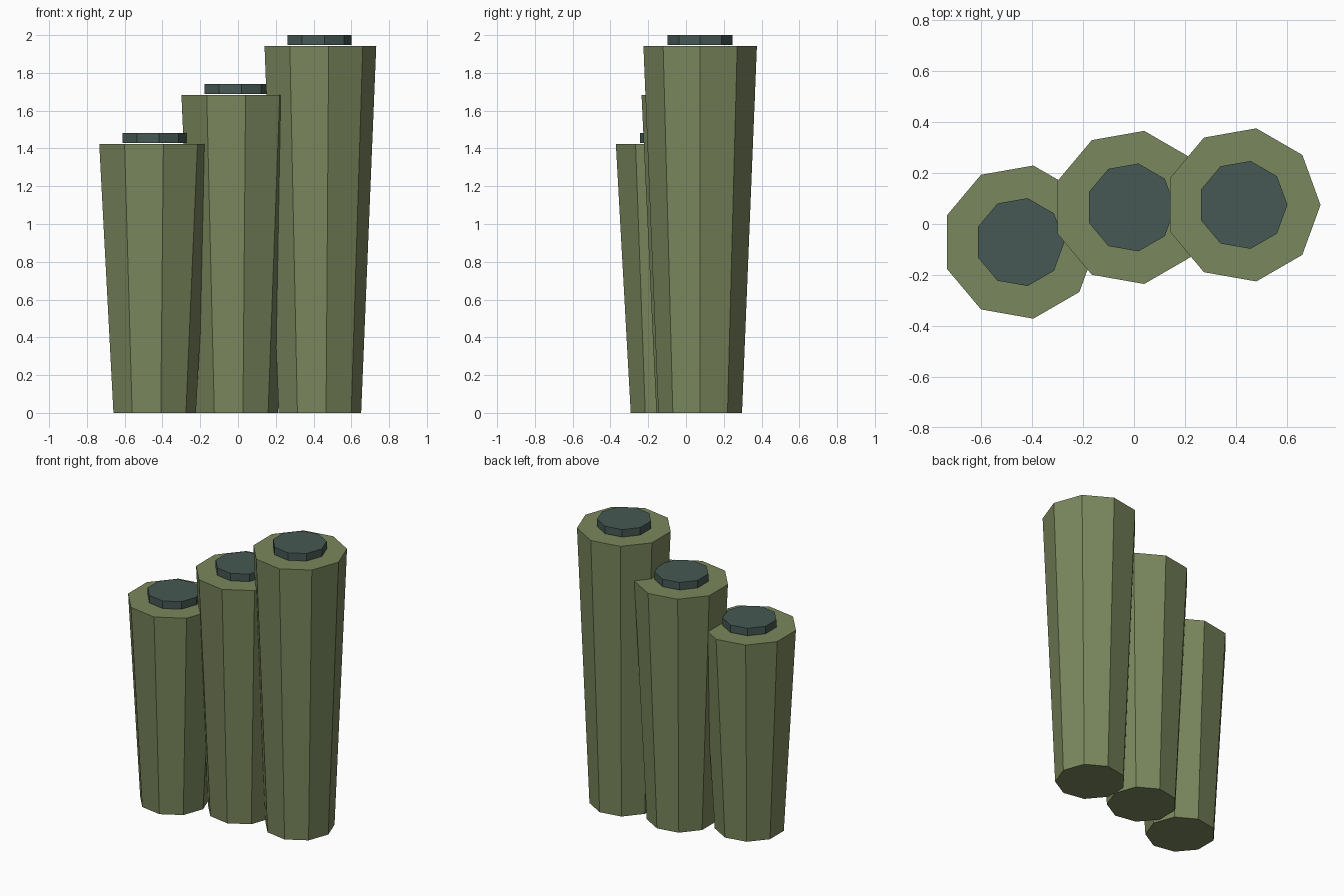
import bpy
import math

if "Cube" in bpy.data.objects:
    bpy.data.objects.remove(bpy.data.objects["Cube"])


def material(name, rgb):
    m = bpy.data.materials.new(name)
    m.diffuse_color = (*rgb, 1.0)
    m.use_nodes = True
    m.node_tree.nodes["Principled BSDF"].inputs["Base Color"].default_value = m.diffuse_color
    return m


stalk_green = material("stalk_green", (0.195, 0.242, 0.109))
cap_teal = material("cap_teal", (0.062, 0.098, 0.088))

SIDES = 9


def tapered_column(name, x, y, z0, z1, r0, r1, mat):
    """Nine-sided flat-shaded column with one corner pointing along +x."""
    bpy.ops.mesh.primitive_cone_add(
        vertices=SIDES, radius1=r0, radius2=r1, depth=z1 - z0,
        location=(x, y, (z0 + z1) / 2))
    ob = bpy.context.object
    ob.name = name
    # Turn the corners so that one lies exactly on +x
    first = ob.data.vertices[0].co
    ob.rotation_euler.z = -math.atan2(first.y, first.x)
    ob.data.materials.append(mat)
    return ob


# Three stalks, each flaring upwards and topped with a thin disc
stalks = [
    ("short", -0.448, -0.071, 1.424),
    ("middle", -0.013, 0.065, 1.683),
    ("tall", 0.427, 0.075, 1.942),
]
for label, x, y, top in stalks:
    tapered_column(label + "_stalk", x, y, 0.0, top, 0.225, 0.305, stalk_green)
    tapered_column(label + "_cap", x, y, top + 0.005, top + 0.058, 0.175, 0.175, cap_teal)
